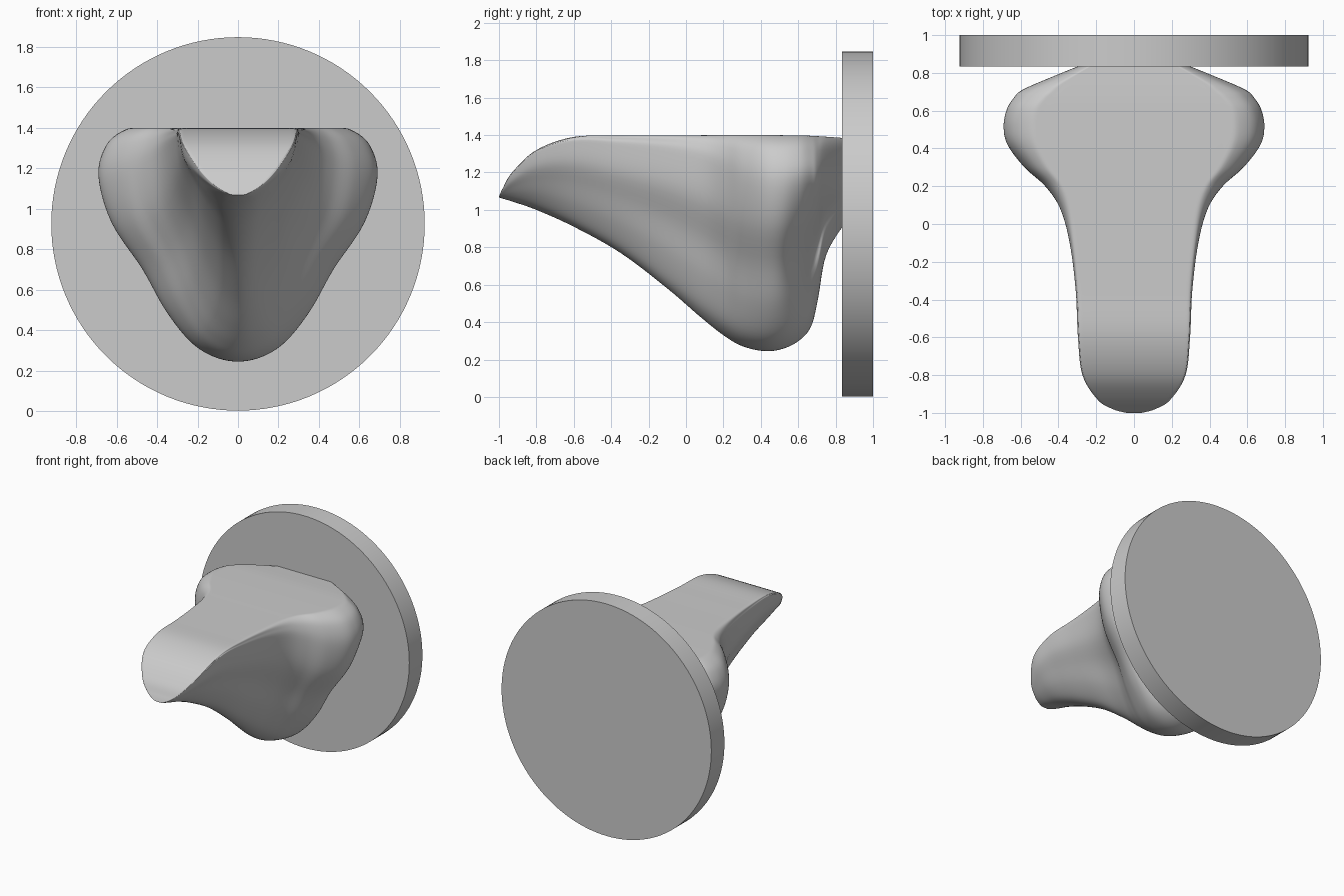
import bpy, bmesh, math
from mathutils import Vector

if "Cube" in bpy.data.objects:
    bpy.data.objects.remove(bpy.data.objects["Cube"])

# Cross-sections front to back:
# y, top z, flat top half-width, max half-width, z of max, mid half-width, low half-width, bottom z
ROWS = [
    (-1.00, 1.072, .035, .04, 1.071, .03, .018, 1.067),
    (-0.98, 1.115, .105, .112, 1.112, .085, .045, 1.06),
    (-0.93, 1.200, .182, .192, 1.19, .145, .075, 1.045),
    (-0.80, 1.320, .262, .272, 1.305, .205, .10, 1.00),
    (-0.60, 1.390, .285, .296, 1.36, .22, .105, .91),
    (-0.35, 1.397, .295, .308, 1.34, .225, .105, .77),
    (-0.10, 1.398, .32, .34, 1.31, .235, .11, .58),
    (0.08, 1.399, .35, .39, 1.27, .27, .135, .425),
    (0.20, 1.400, .40, .47, 1.22, .325, .17, .33),
    (0.30, 1.400, .48, .58, 1.18, .40, .205, .272),
    (0.42, 1.400, .545, .67, 1.16, .465, .235, .245),
    (0.52, 1.399, .56, .69, 1.16, .46, .235, .258),
    (0.61, 1.398, .545, .67, 1.17, .35, .205, .305),
    (0.67, 1.396, .50, .63, 1.18, .22, .165, .38),
    (0.705, 1.394, .46, .595, 1.18, .19, .11, .52),
    (0.75, 1.391, .40, .50, 1.20, .21, .09, .76),
    (0.85, 1.384, .22, .26, 1.22, .18, .08, .93),
]


def spline(pts, i, t, closed):
    """Catmull-Rom on plain tuples."""
    n = len(pts)
    get = (lambda k: pts[k % n]) if closed else (lambda k: pts[min(max(k, 0), n - 1)])
    return tuple(.5 * (2 * b + (c - a) * t + (2 * a - 5 * b + 4 * c - d) * t * t
                       + (3 * b - a - 3 * c + d) * t ** 3)
                 for a, b, c, d in zip(get(i - 1), get(i), get(i + 1), get(i + 2)))


def section(row, steps=5):
    """Closed rounded-V ring with a flat top."""
    y, zt, xt, w, zw, xm, xl, zb = row
    h = zw - zb
    half = [(xt * .5, zt), (xt * .85, zt), (xt, zt - .04 * (zt - zw)),
            (xt + .7 * (w - xt), zt - .35 * (zt - zw)), (w, zw),
            (w * .58 + xm * .42 + .03 * h, zw - .25 * h), (xm, zw - .5 * h),
            (xm * .52 + xl * .48, zw - .72 * h), (xl, zb + .11 * h),
            (xl * .52, zb + .028 * h)]
    loop = [(0, zt)] + half + [(0, zb)] + [(-x, z) for x, z in reversed(half)]
    ring = [spline(loop, i, s / steps, True) for i in range(len(loop)) for s in range(steps)]
    return [Vector((x, y, min(z, zt))) for x, z in ring]


def finish(bm, name, angle):
    bmesh.ops.recalc_face_normals(bm, faces=bm.faces)
    mesh = bpy.data.meshes.new(name)
    bm.to_mesh(mesh)
    bm.free()
    ob = bpy.data.objects.new(name, mesh)
    bpy.context.collection.objects.link(ob)
    bpy.ops.object.select_all(action='DESELECT')
    ob.select_set(True)
    bpy.context.view_layer.objects.active = ob
    bpy.ops.object.shade_smooth_by_angle(angle=math.radians(angle))


# Sculpted body lofted through the sections
bm = bmesh.new()
STEPS = 6
rows = [spline(ROWS, i, s / STEPS, False) for i in range(len(ROWS) - 1) for s in range(STEPS)]
rings = [[bm.verts.new(p) for p in section(r)] for r in rows + [ROWS[-1]]]
for a, b in zip(rings, rings[1:]):
    for i in range(len(a)):
        j = (i + 1) % len(a)
        bm.faces.new((a[i], a[j], b[j], b[i]))
bm.faces.new(rings[0])
bm.faces.new(rings[-1])
finish(bm, "hook_body", 50)

# Round wall plate behind the body
bm = bmesh.new()
bmesh.ops.create_cone(bm, cap_ends=True, segments=128, radius1=.923, radius2=.923, depth=.165)
for v in bm.verts:
    x, y, z = v.co
    v.co = (x, z + .9175, y + .925)
finish(bm, "wall_plate", 30)
